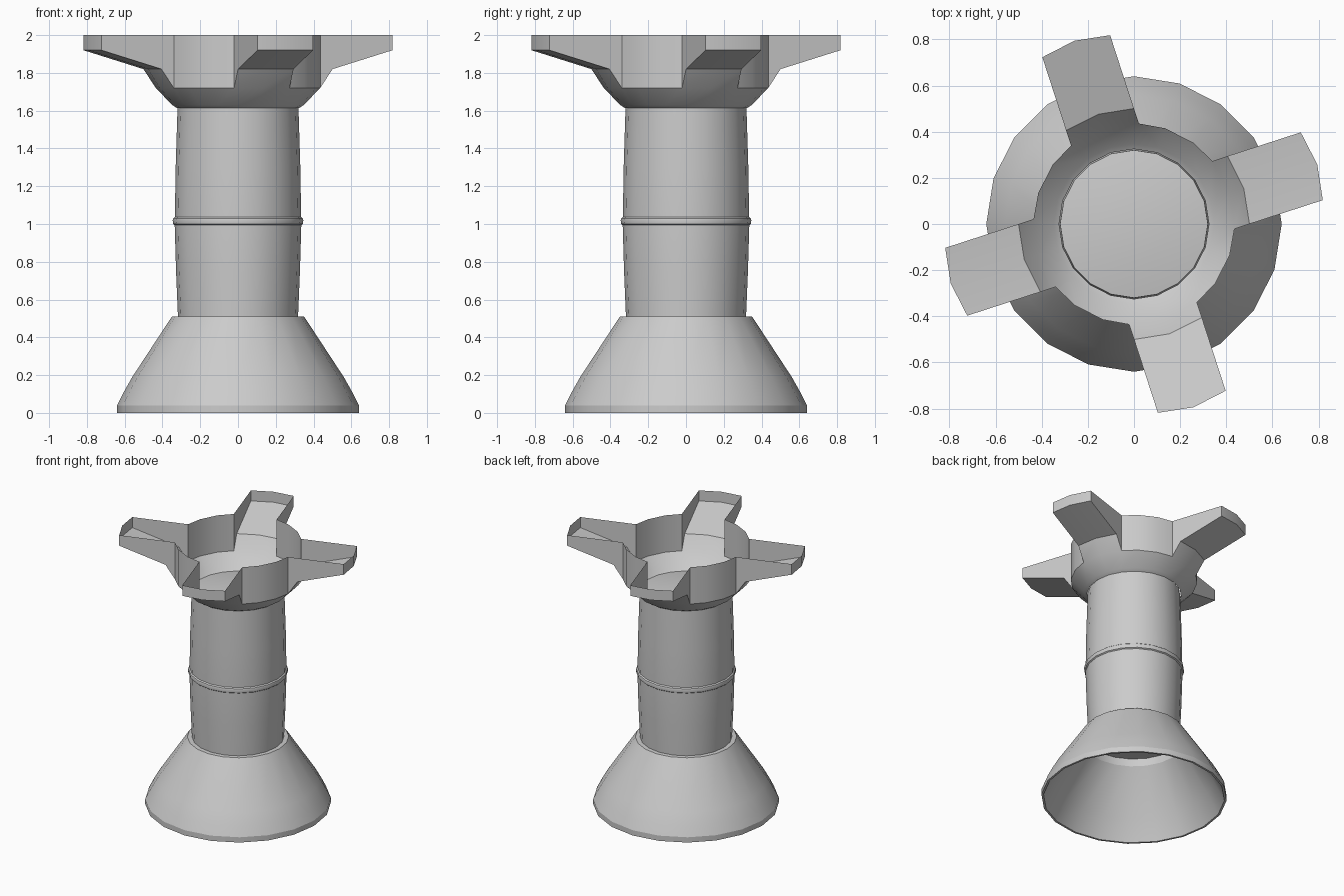
import bpy, bmesh
from math import sin, cos, asin, radians, degrees

if "Cube" in bpy.data.objects:
    bpy.data.objects.remove(bpy.data.objects["Cube"])

N = 20  # sides of every round part


def finish(bm, name, angle):
    me = bpy.data.meshes.new(name)
    bm.to_mesh(me)
    bm.free()
    ob = bpy.data.objects.new(name, me)
    bpy.context.collection.objects.link(ob)
    bpy.ops.object.select_all(action='DESELECT')
    ob.select_set(True)
    bpy.context.view_layer.objects.active = ob
    bpy.ops.object.shade_smooth_by_angle(angle=radians(angle))
    return ob


def lathe(name, profile, angle=25, cap_start=False, cap_end=False, closed=False):
    bm = bmesh.new()
    rings = [[bm.verts.new((r * cos(radians(360 * i / N)), r * sin(radians(360 * i / N)), z))
              for i in range(N)] for r, z in profile]
    pairs = list(zip(rings, rings[1:]))
    if closed:
        pairs.append((rings[-1], rings[0]))
    for a, b in pairs:
        for i in range(N):
            j = (i + 1) % N
            bm.faces.new((a[i], a[j], b[j], b[i]))
    if cap_start:
        bm.faces.new(rings[0][::-1])
    if cap_end:
        bm.faces.new(rings[-1])
    bmesh.ops.recalc_face_normals(bm, faces=bm.faces)
    return finish(bm, name, angle)


# Hollow flared foot
lathe("flared_base", [(0.64, 0), (0.64, 0.04), (0.605, 0.11), (0.56, 0.19), (0.35, 0.51),
                      (0.35, 0.45), (0.55, 0.15), (0.625, 0)], closed=True)

# Bulging column with a shallow domed cap; its underside closes the foot
lathe("column", [(0.35, 0.508), (0.318, 0.51), (0.328, 0.75), (0.335, 0.99),
                 (0.33, 1.3), (0.32, 1.62), (0.16, 1.645)], cap_start=True, cap_end=True)

# Raised band around the middle of the column
lathe("column_band", [(0.33, 0.99), (0.343, 1.0), (0.346, 1.02), (0.343, 1.03), (0.33, 1.04)])

# Crown: open cup with four open channel arms (single sheet)
bm = bmesh.new()
HALF, R_CUP, TOP, BASE = 0.1545, 0.436, 2.0, 1.72
edge = degrees(asin(HALF / R_CUP))
cols = [-edge, 0, edge, 36, 54]


def polar(r, a, z):
    return bm.verts.new((r * cos(radians(a)), r * sin(radians(a)), z))


def strip(a, b, close=False):
    n = len(a)
    for i in range(n if close else n - 1):
        j = (i + 1) % n
        bm.faces.new((a[i], a[j], b[j], b[i]))


# Funnel under the cup
low = [[polar(r, 18 * i, z) for i in range(N)] for r, z in ((0.325, 1.615), (0.348, 1.63))]
rim = [polar(R_CUP, 18 + 90 * q + c, BASE) for q in range(4) for c in cols]
strip(low[0], low[1], True)
strip(low[1], rim, True)

# Wall panels between the arms
tops = {}
for q in range(4):
    ids = [(q * 5 + k) % N for k in (2, 3, 4, 5)]
    for i in ids:
        v = rim[i].co
        tops[i] = bm.verts.new((v.x, v.y, TOP))
    strip([rim[i] for i in ids], [tops[i] for i in ids])

# Channel arms: rising floor, end wall and two side walls
for q in range(4):
    a = radians(18 + 90 * q)

    def row(side, mid, z):
        return [bm.verts.new((u * cos(a) - w * sin(a), u * sin(a) + w * cos(a), z))
                for u, w in ((side, -HALF), (mid, 0), (side, HALF))]

    inner = rim[q * 5:q * 5 + 3]
    bend = row(0.476, 0.5, 1.82)
    tip = row(0.81, 0.835, 1.92)
    lip = row(0.81, 0.835, TOP)
    strip(inner, bend)
    strip(bend, tip)
    strip(tip, lip)
    for k in (0, 2):
        bm.faces.new((tops[q * 5 + k], inner[k], bend[k], tip[k], lip[k]))

# rim columns sit 18 degrees ahead of the funnel start, so column 0 lies near zero
bmesh.ops.recalc_face_normals(bm, faces=bm.faces)
finish(bm, "crown_with_arms", 25)
